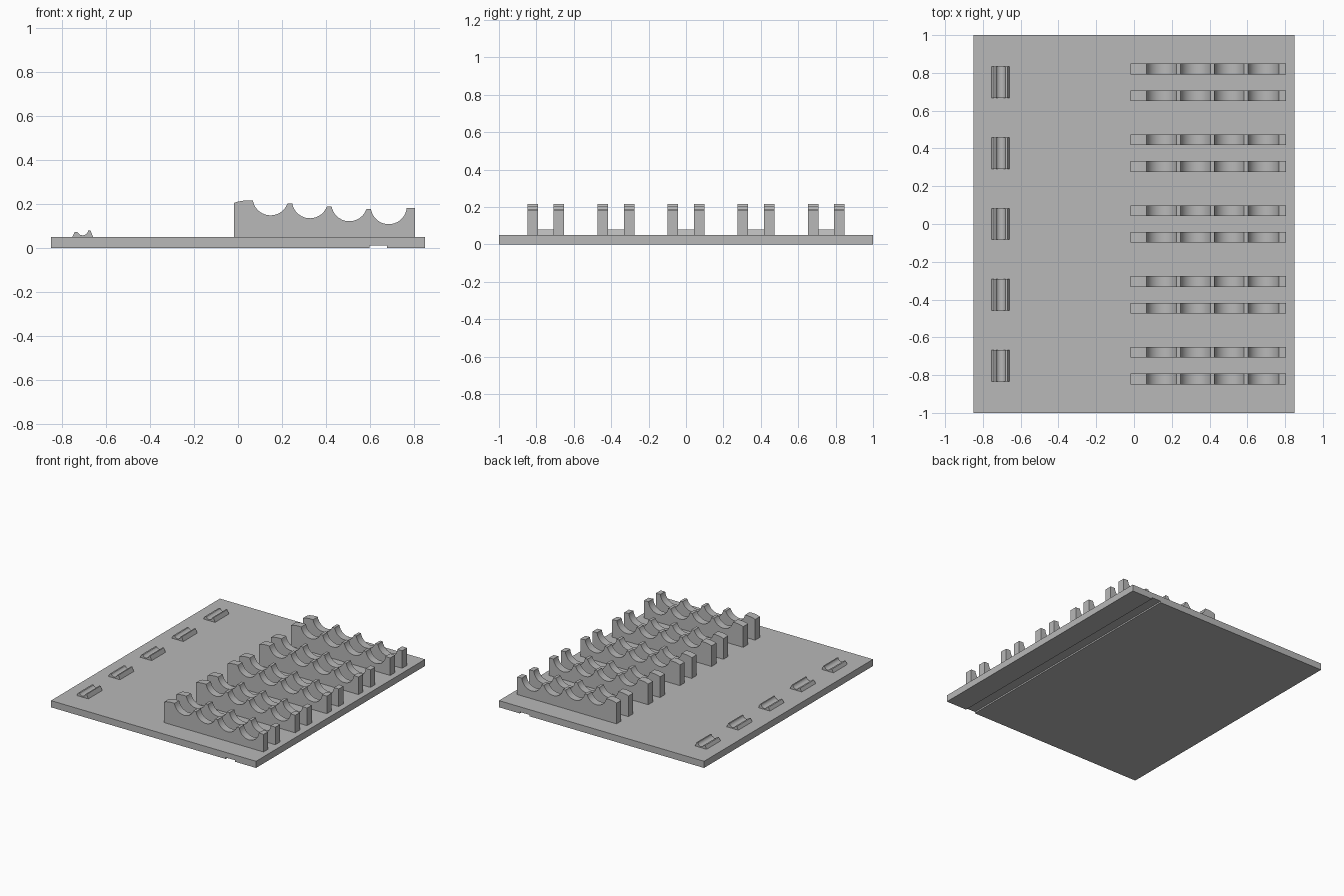
import bpy
import bmesh
from math import acos, asin, cos, sin, pi

cube = bpy.data.objects.get("Cube")
if cube:
    bpy.data.objects.remove(cube, do_unlink=True)

grey = bpy.data.materials.new("plain grey")
grey.use_nodes = True
colour = (0.48, 0.48, 0.48, 1)
grey.diffuse_color = colour
grey.node_tree.nodes["Principled BSDF"].inputs["Base Color"].default_value = colour


def extrude_profile(name, points, y, depth, smooth=False):
    """Extrude an (x, z) outline along y, centred on the given y."""
    bm = bmesh.new()
    front = bm.faces.new([bm.verts.new((x, y - depth / 2, z)) for x, z in points])
    result = bmesh.ops.extrude_face_region(bm, geom=[front])
    moved = [v for v in result["geom"] if isinstance(v, bmesh.types.BMVert)]
    bmesh.ops.translate(bm, verts=moved, vec=(0, depth, 0))
    bmesh.ops.recalc_face_normals(bm, faces=bm.faces)
    mesh = bpy.data.meshes.new(name)
    bm.to_mesh(mesh)
    bm.free()
    mesh.materials.append(grey)
    obj = bpy.data.objects.new(name, mesh)
    bpy.context.collection.objects.link(obj)
    if smooth:
        bpy.ops.object.select_all(action='DESELECT')
        obj.select_set(True)
        bpy.context.view_layer.objects.active = obj
        bpy.ops.object.shade_smooth_by_angle(angle=pi / 6)
    return obj


def scallop(cx, bottom, radius, left_z, right_z, steps=20):
    """Points of a round notch, from its left rim to its right rim."""
    cz = bottom + radius
    start = pi - asin((left_z - cz) / radius)
    end = 2 * pi + asin((right_z - cz) / radius)
    angles = [start + (end - start) * i / steps for i in range(steps + 1)]
    return [(cx + radius * cos(a), cz + radius * sin(a)) for a in angles]


# Base plate with a shallow groove along its underside
plate_top = 0.05
extrude_profile("base_plate", [
    (-0.85, 0), (0.598, 0), (0.598, 0.011), (0.677, 0.011), (0.677, 0),
    (0.85, 0), (0.85, plate_top), (-0.85, plate_top)], 0, 2)

# Rail outline: rounded nose, then four notches that step downwards
rail = [(-0.018, plate_top), (-0.018, 0.205), (0, 0.211), (0.02, 0.215),
        (0.045, 0.217), (0.067, 0.216)]
rims = [0.215, 0.203, 0.19, 0.177, 0.183]
for i in range(4):
    rail += scallop(0.148 + 0.179 * i, 0.149 - 0.0135 * i, 0.082, rims[i], rims[i + 1])
rail += [(0.805, 0.181), (0.805, plate_top)]

# Small cradle outline: two ridges with a round dip between them
cradle = [(-0.754, plate_top), (-0.741, 0.074)]
cradle += scallop(-0.706, 0.058, 0.026, 0.074, 0.081, 10)
cradle += [(-0.671, 0.081), (-0.658, plate_top)]

# Five rows: a pair of notched rails and one cradle in each
for row in range(5):
    y = (row - 2) * 0.375
    for side, offset in (("front", -0.0705), ("back", 0.0705)):
        extrude_profile(f"{side}_rail_{row + 1}", rail, y + offset, 0.056, True)
    extrude_profile(f"cradle_{row + 1}", cradle, y, 0.165, True)
